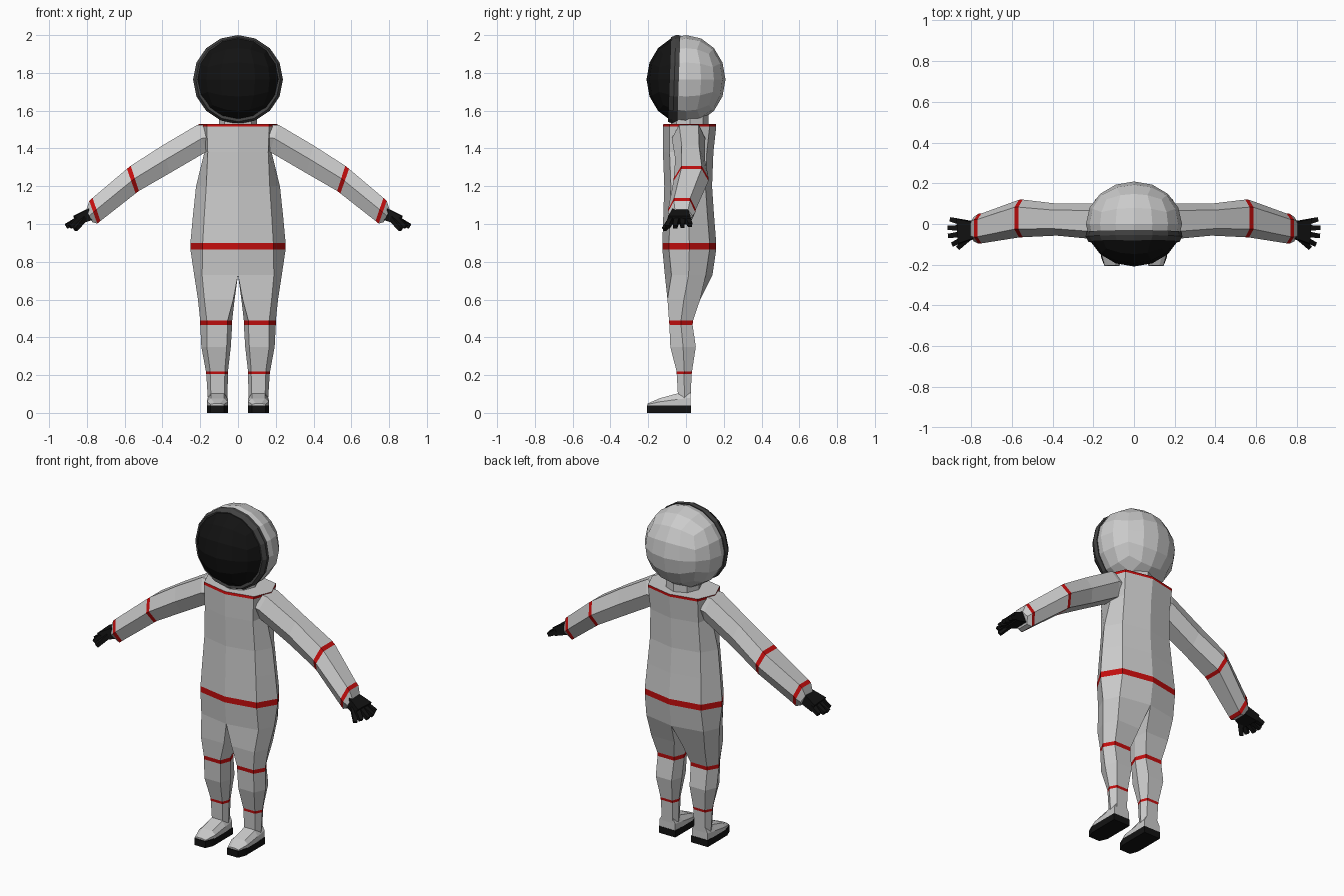
import bpy, bmesh, math
from mathutils import Vector

if "Cube" in bpy.data.objects:
    bpy.data.objects.remove(bpy.data.objects["Cube"])


def material(name, r, g, b):
    m = bpy.data.materials.new(name)
    m.diffuse_color = (r, g, b, 1)
    m.use_nodes = True
    m.node_tree.nodes["Principled BSDF"].inputs["Base Color"].default_value = m.diffuse_color
    return m


SUIT = material("suit_grey", 0.6, 0.6, 0.6)
RED = material("stripe_red", 0.55, 0.004, 0.004)
BLACK = material("black", 0.006, 0.006, 0.006)
RIM = material("rim_grey", 0.055, 0.055, 0.055)


def finish(name, bm, mats, mirror=False):
    bmesh.ops.remove_doubles(bm, verts=bm.verts, dist=0.0005)
    bmesh.ops.recalc_face_normals(bm, faces=bm.faces)
    me = bpy.data.meshes.new(name)
    bm.to_mesh(me)
    bm.free()
    for m in mats:
        me.materials.append(m)
    ob = bpy.data.objects.new(name, me)
    bpy.context.collection.objects.link(ob)
    if mirror:
        ob.modifiers.new("mirror", "MIRROR").use_mirror_merge = False
    return ob


def loft(name, rings, mats, stripes=(), mirror=False, loop=False):
    """Skin a list of rings; bands listed in stripes get the second material."""
    bm = bmesh.new()
    rows = [[bm.verts.new(p) for p in ring] for ring in rings]
    n = len(rows[0])
    for i in range(len(rows) if loop else len(rows) - 1):
        a, b = rows[i], rows[(i + 1) % len(rows)]
        for j in range(n):
            k = (j + 1) % n
            f = bm.faces.new((a[j], a[k], b[k], b[j]))
            f.material_index = 1 if i in stripes else 0
    if not loop:
        bm.faces.new(rows[0])
        bm.faces.new(rows[-1])
    return finish(name, bm, mats, mirror)


# Torso: eight-sided rings with collar and belt stripes
def torso_ring(z, y0, y1, flat, side):
    c = 0.035
    m = (y0 + y1) / 2
    return [(0, y0, z), (flat, y0 + c, z), (side, m, z), (flat, y1 - c, z),
            (0, y1, z), (-flat, y1 - c, z), (-side, m, z), (-flat, y0 + c, z)]


loft("torso", [torso_ring(*r) for r in (
    (1.53, -0.12, 0.16, 0.165, 0.21),
    (1.515, -0.123, 0.16, 0.165, 0.205),
    (1.38, -0.122, 0.145, 0.16, 0.178),
    (1.20, -0.115, 0.138, 0.168, 0.222),
    (1.05, -0.12, 0.148, 0.178, 0.238),
    (0.90, -0.125, 0.16, 0.187, 0.252),
    (0.865, -0.125, 0.16, 0.187, 0.252),
    (0.73, -0.112, 0.14, 0.19, 0.232))], [SUIT, RED], (0, 5))


# Legs: six-sided rings that open out of the hips
def leg_ring(z, xi, fi, fo, xo, y0, y1):
    m = (y0 + y1) / 2
    return [(fi, y0, z), (fo, y0, z), (xo, m, z), (fo, y1, z), (fi, y1, z), (xi, m, z)]


hip = [(0, -0.112, 0.73), (0.19, -0.077, 0.73), (0.232, 0.014, 0.73),
       (0.19, 0.105, 0.73), (0, 0.14, 0.73), (0, 0.014, 0.73)]
loft("leg", [hip] + [leg_ring(*r) for r in (
    (0.60, 0.018, 0.025, 0.178, 0.212, -0.098, 0.075),
    (0.488, 0.031, 0.055, 0.165, 0.2, -0.09, 0.037),
    (0.465, 0.031, 0.055, 0.165, 0.2, -0.088, 0.035),
    (0.35, 0.038, 0.06, 0.165, 0.194, -0.083, 0.052),
    (0.22, 0.053, 0.07, 0.147, 0.17, -0.05, 0.032),
    (0.205, 0.053, 0.07, 0.147, 0.168, -0.049, 0.03),
    (0.08, 0.056, 0.072, 0.143, 0.16, -0.042, 0.024))],
     [SUIT, RED], (2, 5), mirror=True)


# Shoe upper, lofted from heel to toe
def shoe_ring(y, x0, x1, top):
    mid = 0.04 + (top - 0.04) * 0.5
    return [(x0, y, 0.04), (x0, y, mid), (x0 + 0.02, y, top),
            (x1 - 0.02, y, top), (x1, y, mid), (x1, y, 0.04)]


loft("shoe", [shoe_ring(*r) for r in (
    (0.024, 0.056, 0.16, 0.12), (-0.045, 0.053, 0.163, 0.103),
    (-0.14, 0.053, 0.163, 0.077), (-0.203, 0.075, 0.145, 0.05))],
     [SUIT], mirror=True)

# Sole with clipped toe corners
sole = [(0.053, 0.026), (0.163, 0.026), (0.163, -0.16),
        (0.145, -0.207), (0.073, -0.207), (0.053, -0.16)]
loft("sole", [[(x, y, z) for x, y in sole] for z in (0, 0.04)], [BLACK], mirror=True)


# Arm: six-sided rings from shoulder to cuff
def arm_ring(tx, tz, bx, bz, y0, y1):
    def p(t, u):
        return (tx + (bx - tx) * t, y0 + (y1 - y0) * u, tz + (bz - tz) * t)
    return [p(0, 0.22), p(0, 0.8), p(0.5, 1), p(1, 0.8), p(1, 0.22), p(0.5, 0)]


loft("arm", [arm_ring(*r) for r in (
    (0.13, 1.525, 0.11, 1.40, -0.07, 0.10),
    (0.215, 1.525, 0.168, 1.382, -0.075, 0.102),
    (0.40, 1.416, 0.36, 1.27, -0.057, 0.10),
    (0.568, 1.308, 0.525, 1.175, -0.065, 0.12),
    (0.588, 1.292, 0.542, 1.162, -0.066, 0.119),
    (0.77, 1.138, 0.728, 1.016, -0.095, 0.052),
    (0.787, 1.122, 0.745, 1.002, -0.096, 0.05),
    (0.803, 1.075, 0.772, 1.01, -0.085, 0.035))],
     [SUIT, RED], (3, 5), mirror=True)


# Glove: palm, four fingers and a thumb
def bar(name, a, b, wa, wb, h):
    """Tapered box from a to b."""
    a, b = Vector(a), Vector(b)
    d = (b - a).normalized()
    s = d.cross(Vector((0, 0, 1))).normalized()
    u = s.cross(d)
    loft(name, [[c + s * w * i + u * t * j for i, j in
                 ((-1, -1), (1, -1), (1, 1), (-1, 1))]
                for c, w, t in ((a, wa, h), (b, wb, h * 0.75))], [BLACK], mirror=True)


bar("palm", (0.78, -0.03, 1.052), (0.86, -0.035, 1.02), 0.04, 0.06, 0.032)
for i, (y, x, z) in enumerate(((-0.098, 0.888, 0.985), (-0.058, 0.908, 0.985),
                               (-0.018, 0.912, 0.99), (0.022, 0.9, 0.995))):
    bar(f"finger_{i + 1}", (0.85, -0.035 + (y + 0.038) * 0.75, 1.022), (x, y, z),
        0.014, 0.011, 0.015)
bar("thumb", (0.815, -0.07, 1.03), (0.862, -0.115, 0.972), 0.015, 0.011, 0.014)

# Neck
loft("neck", [[(0.1 * math.cos(i * math.pi / 4), 0.02 + 0.1 * math.sin(i * math.pi / 4), z)
               for i in range(8)] for z in (1.5, 1.58)], [SUIT])

# Helmet: cube-based ball, split into shell and dark visor
HEAD_Z = 1.765
bm = bmesh.new()
bmesh.ops.create_cube(bm, size=2)
bmesh.ops.subdivide_edges(bm, edges=bm.edges, cuts=3, use_grid_fill=True)
for v in bm.verts:
    d = Vector([math.tan(c * math.pi / 4) for c in v.co]).normalized()
    v.co = (d.x * 0.236, d.y * 0.209, d.z * 0.235 + HEAD_Z)
bmesh.ops.bisect_plane(bm, geom=bm.verts[:] + bm.edges[:] + bm.faces[:],
                       plane_co=(0, -0.06, 0), plane_no=(0, 1, 0))
for f in bm.faces:
    f.material_index = 1 if f.calc_center_median().y < -0.06 else 0
finish("helmet", bm, [SUIT, BLACK])

# Rim around the visor
profile = ((0.2, -0.082), (0.223, -0.088), (0.238, -0.062), (0.234, -0.038), (0.2, -0.045))
rim = []
for i in range(16):
    a = i * math.pi / 8
    rim.append([(r * math.cos(a), y + 0.008 * math.sin(a),
                 HEAD_Z + min(r, 0.235) * math.sin(a)) for r, y in profile])
loft("visor_rim", rim, [RIM], loop=True)
